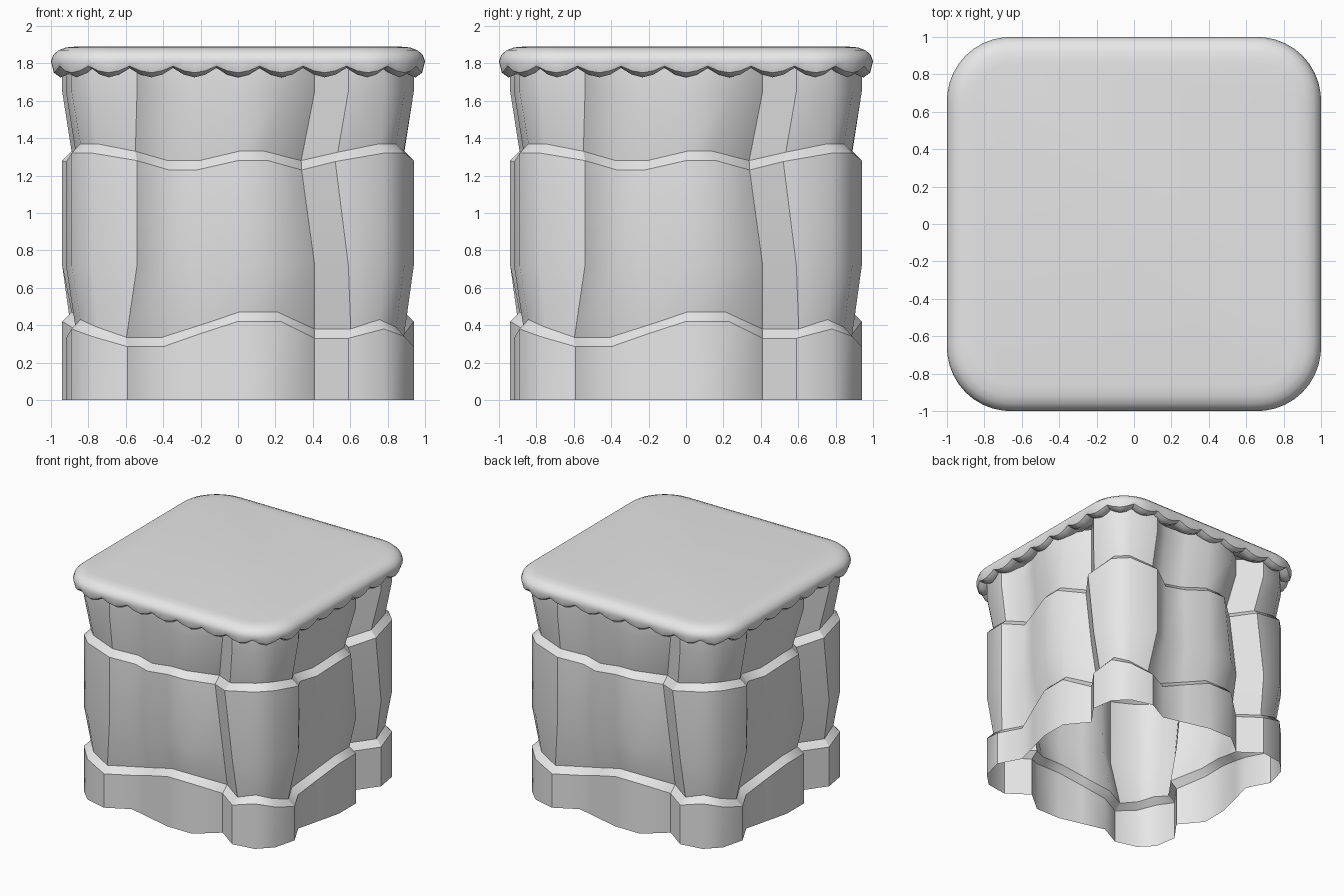
import bpy, bmesh, math
from mathutils import Vector

cube = bpy.data.objects.get("Cube")
if cube:
    bpy.data.objects.remove(cube, do_unlink=True)

stone = bpy.data.materials.new("plain_grey")
stone.use_nodes = True
GREY = (0.8, 0.8, 0.8, 1)
stone.diffuse_color = GREY
stone.node_tree.nodes["Principled BSDF"].inputs["Base Color"].default_value = GREY


def quarter_turns(points):
    """Repeat one side's outline around the four sides."""
    loop = []
    for _ in range(4):
        loop += points
        points = [(-y, x) for x, y in points]
    return loop


def inset(loop, d):
    """Move a counter-clockwise outline inward by d with mitred corners."""
    out = []
    for i, p in enumerate(loop):
        p = Vector(p)
        a = (p - Vector(loop[i - 1])).normalized()
        b = (Vector(loop[(i + 1) % len(loop)]) - p).normalized()
        n1, n2 = Vector((a.y, -a.x)), Vector((b.y, -b.x))
        out.append(tuple(p - (n1 + n2) / (1 + n1.dot(n2)) * d))
    return out


def loft(name, rings, sharp_rings=(), sharp_columns=lambda i: False, cap=False):
    """Skin a stack of equal closed rings, listed from bottom to top."""
    bm = bmesh.new()
    rows = [[bm.verts.new(co) for co in ring] for ring in rings]
    n = len(rows[0])
    for low, high in zip(rows, rows[1:]):
        for i in range(n):
            j = (i + 1) % n
            bm.faces.new((low[i], low[j], high[j], high[i]))
    if cap:
        bm.faces.new(rows[-1])
    for f in bm.faces:
        f.smooth = True
    # crisp ledges and crisp vertical creases
    for r in sharp_rings:
        for i in range(n):
            bm.edges.get((rows[r][i], rows[r][(i + 1) % n])).smooth = False
    for low, high in zip(rows, rows[1:]):
        for i in filter(sharp_columns, range(n)):
            bm.edges.get((low[i], high[i])).smooth = False
    mesh = bpy.data.meshes.new(name)
    bm.to_mesh(mesh)
    bm.free()
    obj = bpy.data.objects.new(name, mesh)
    bpy.context.collection.objects.link(obj)
    mesh.materials.append(stone)
    return obj


# Rock wall: one side's outline, from one corner pillar across the bulging panel
DEPTH = [-.94, -.84, -.89, -.94, -.94, -.79, -.92, -.89, -.78]


def outline(xs):
    return quarter_turns(list(zip(xs, DEPTH)))


foot = outline([-.59, -.40, -.20, 0, .23, .41, .59, .78, .89])
belly = outline([-.54, -.38, -.20, 0, .23, .41, .59, .78, .89])
shoulder = outline([-.54, -.37, -.22, 0, .16, .34, .52, .78, .89])
low_ledge = [.285, .285, .355, .42, .42, .33, .33, .38, .34] * 4
high_ledge = [1.28, 1.23, 1.23, 1.28, 1.28, 1.23, 1.275, 1.32, 1.32] * 4


def ring(loop, heights):
    if not isinstance(heights, list):
        heights = [heights] * len(loop)
    return [(x, y, z) for (x, y), z in zip(loop, heights)]


def raised(heights):
    return [z + .05 for z in heights]


loft("rock_wall", [
    ring(foot, 0),
    ring(foot, low_ledge),
    ring(inset(foot, .05), raised(low_ledge)),
    ring(belly, .72),
    ring(shoulder, high_ledge),
    ring(inset(shoulder, .05), raised(high_ledge)),
    ring(belly, 1.65),
    ring(belly, 1.79),
], sharp_rings=(1, 2, 4, 5), sharp_columns=lambda i: i % 9 in (0, 5, 6))

# Top slab: rounded square outline with evenly spaced scallops
RADIUS, CORE, PER_SIDE, STEPS = .34, .66, 8, 4
arc = RADIUS * math.pi / 2
side_length = 2 * CORE + arc
slab = []
for k in range(4):
    turn = k * math.pi / 2
    for i in range(PER_SIDE * STEPS):
        s = (i / (PER_SIDE * STEPS) - .5) * side_length
        over = max(abs(s) - CORE, 0) / RADIUS
        a = math.copysign(over, s)
        normal = Vector((math.sin(a), -math.cos(a), 0))
        core = Vector((max(-CORE, min(CORE, s)), -CORE, 0))
        dip = abs(math.cos(math.pi * i / STEPS))
        c, sn = math.cos(turn), math.sin(turn)
        spin = lambda v: Vector((v.x * c - v.y * sn, v.x * sn + v.y * c, 0))
        slab.append((spin(core + normal * RADIUS), spin(normal), dip))


def slab_ring(d, z, scallop=0):
    return [p - n * d + Vector((0, 0, z - scallop * dip)) for p, n, dip in slab]


top = loft("scalloped_top", [
    slab_ring(.16, 1.78),
    slab_ring(.10, 1.775, .03),
    slab_ring(.05, 1.775, .05),
    slab_ring(.015, 1.785, .035),
    slab_ring(0, 1.81),
    slab_ring(.012, 1.845),
    slab_ring(.04, 1.87),
    slab_ring(.08, 1.885),
    slab_ring(.14, 1.89),
], sharp_rings=(3,), cap=True)

# Crisp grooves between neighbouring scallops on the underside
n = len(slab)
for edge in top.data.edges:
    a, b = edge.vertices
    if max(a, b) < 4 * n and a % n == b % n and (a % n) % STEPS == STEPS // 2:
        edge.use_edge_sharp = True
